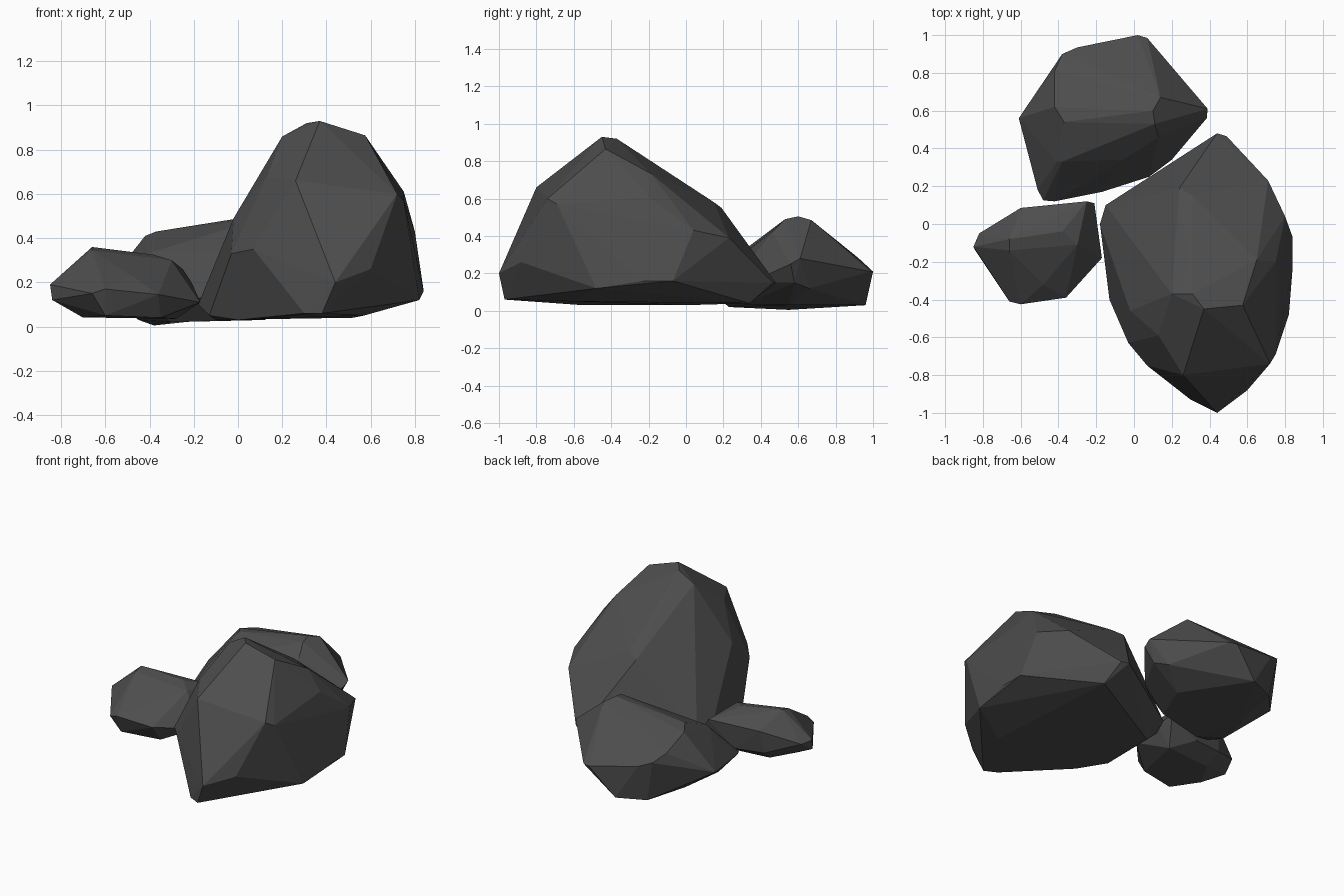
import bpy, bmesh, math

stone = bpy.data.materials.new("dark grey stone")
stone.diffuse_color = (0.075, 0.075, 0.075, 1)


def rock(name, corners):
    """Faceted boulder: convex hull of its corner points, near-flat facets merged."""
    bm = bmesh.new()
    for c in corners:
        bm.verts.new(c)
    bmesh.ops.convex_hull(bm, input=bm.verts[:])
    bmesh.ops.delete(bm, geom=[v for v in bm.verts if not v.link_faces], context='VERTS')
    bmesh.ops.dissolve_limit(bm, angle_limit=math.radians(4),
                             verts=bm.verts[:], edges=bm.edges[:])
    bmesh.ops.recalc_face_normals(bm, faces=bm.faces[:])
    me = bpy.data.meshes.new(name)
    bm.to_mesh(me)
    bm.free()
    me.materials.append(stone)
    ob = bpy.data.objects.new(name, me)
    bpy.context.collection.objects.link(ob)
    return ob


# Tall boulder: crown, shoulders, waist, base
rock("large_rock", [
    (.37, -.45, .93), (.31, -.37, .92), (.20, -.37, .86), (.575, -.43, .865),
    (.65, -.19, .735), (.75, -.20, .61), (.26, -.80, .66), (.72, -.74, .60),
    (.75, -.69, .57), (.24, .19, .55), (.31, .15, .58), (.13, -.59, .68),
    (-.02, -.46, .49), (.80, .04, .43), (.71, .23, .39), (.07, -.75, .35),
    (-.03, -.63, .33),
    (.84, -.07, .16), (.84, -.23, .16), (.82, -.48, .12), (.44, -1.0, .20),
    (.60, -.88, .26), (-.18, 0, .10), (-.15, .10, .13), (.44, .48, .15),
    (.49, .465, .15),
    (.30, -.93, .06), (.38, -.97, .06), (-.13, -.40, .05), (.52, .34, .04),
    (.57, -.60, .05), (.65, -.10, .07), (-.10, 0, .03), (0, -.55, .03),
])

# Medium boulder behind
rock("back_rock", [
    (.10, .60, .505), (.14, .67, .485), (.11, .53, .49), (-.37, .54, .43),
    (-.42, .62, .41), (-.06, .34, .33), (.13, .46, .42), (-.38, .33, .34),
    (-.41, .33, .32),
    (.39, .61, .28), (.385, .56, .25), (.02, 1.0, .21), (.07, .985, .21),
    (-.38, .90, .30), (-.30, .935, .27), (-.61, .56, .17), (-.42, .81, .34),
    (.20, .34, .15), (.08, .25, .15), (-.17, .17, .13), (-.42, .12, .11),
    (-.48, .125, .11), (-.51, .18, .12), (.33, .58, .15), (.28, .66, .12),
    (-.45, .30, .03), (-.38, .55, .005), (-.30, .23, .02), (.02, .30, .03),
    (.12, .55, .03), (-.15, .96, .03), (-.33, .88, .03),
])

# Low boulder at the left
rock("small_rock", [
    (-.66, -.08, .36), (-.66, -.14, .345), (-.38, -.04, .325), (-.30, -.11, .30),
    (-.25, .12, .26), (-.21, .11, .20), (-.48, -.32, .23), (-.34, -.28, .21),
    (-.60, -.425, .17), (-.66, -.41, .15), (-.36, -.39, .145), (-.17, -.18, .11),
    (-.20, 0, .14), (-.85, -.12, .19), (-.84, -.14, .12), (-.82, -.05, .18),
    (-.60, .085, .26), (-.62, .06, .11), (-.42, .09, .10), (-.70, -.20, .04),
    (-.60, -.38, .05), (-.35, -.32, .04), (-.28, 0, .035), (-.60, -.03, .04),
])
